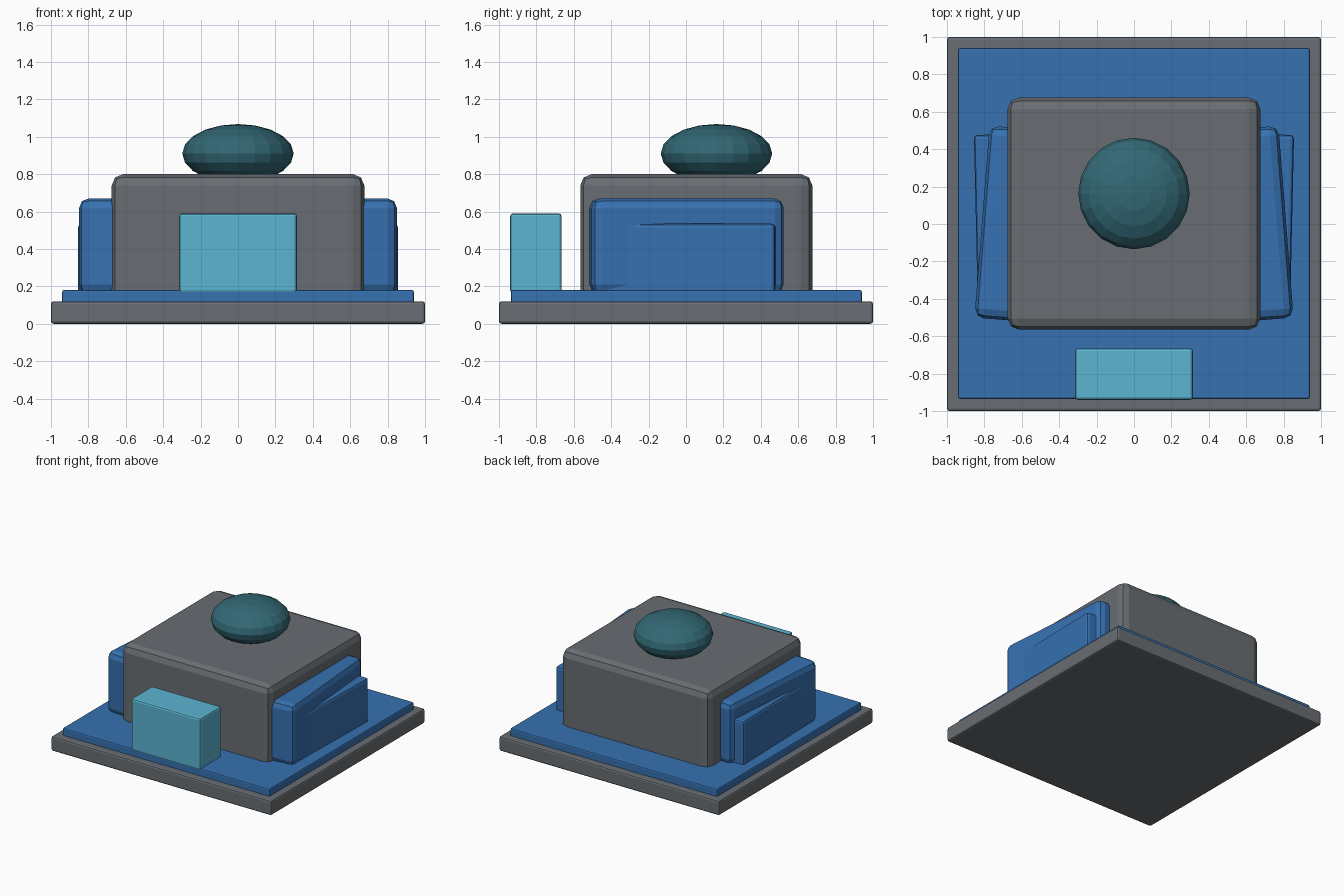
import bpy, math

if "Cube" in bpy.data.objects:
    bpy.data.objects.remove(bpy.data.objects["Cube"])


def material(name, rgb):
    m = bpy.data.materials.new(name)
    m.diffuse_color = (*rgb, 1)
    m.use_nodes = True
    m.node_tree.nodes["Principled BSDF"].inputs["Base Color"].default_value = m.diffuse_color
    return m


GREY = material("slate grey", (0.14, 0.155, 0.17))
BLUE = material("strong blue", (0.037, 0.165, 0.44))
CYAN = material("light cyan", (0.105, 0.46, 0.64))
TEAL = material("deep teal", (0.032, 0.138, 0.175))


def box(name, lo, hi, mat, bevel, segments=2, turn=0):
    """Bevelled box between two corners, turned about its own upright axis."""
    centre = [(a + b) / 2 for a, b in zip(lo, hi)]
    bpy.ops.mesh.primitive_cube_add(size=1, location=centre)
    ob = bpy.context.object
    ob.name = name
    ob.scale = [b - a for a, b in zip(lo, hi)]
    bpy.ops.object.transform_apply(location=False, rotation=False, scale=True)
    ob.rotation_euler.z = math.radians(turn)
    mod = ob.modifiers.new("rounded edges", "BEVEL")
    mod.width = bevel
    mod.segments = segments
    ob.data.materials.append(mat)
    return ob


# Stacked base
box("base_slab", (-1, -1, 0), (1, 1, 0.12), GREY, 0.014)
box("base_pad", (-0.94, -0.935, 0.08), (0.94, 0.94, 0.18), BLUE, 0.01)

# Main block and front step
box("main_body", (-0.675, -0.565, 0.1), (0.675, 0.675, 0.8), GREY, 0.06)
box("front_block", (-0.315, -0.94, 0.165), (0.315, -0.665, 0.59), CYAN, 0.015)

# Overlapping side panels, toed in opposite directions
for side, s in (("right", 1), ("left", -1)):
    x = sorted((s * 0.56, s * 0.813))
    box(side + "_large_panel", (x[0], -0.512, 0.16), (x[1], 0.517, 0.67),
        BLUE, 0.05, turn=s * 4.5)
    x = sorted((s * 0.68, s * 0.845))
    box(side + "_small_panel", (x[0], -0.478, 0.12), (x[1], 0.478, 0.535),
        BLUE, 0.02, turn=-s * 1.3)

# Squashed faceted dome
bpy.ops.mesh.primitive_uv_sphere_add(segments=20, ring_count=10, radius=1,
                                     location=(0, 0.163, 0.91))
dome = bpy.context.object
dome.name = "roof_dome"
dome.scale = (0.298, 0.298, 0.158)
bpy.ops.object.transform_apply(location=False, rotation=False, scale=True)
dome.data.materials.append(TEAL)
